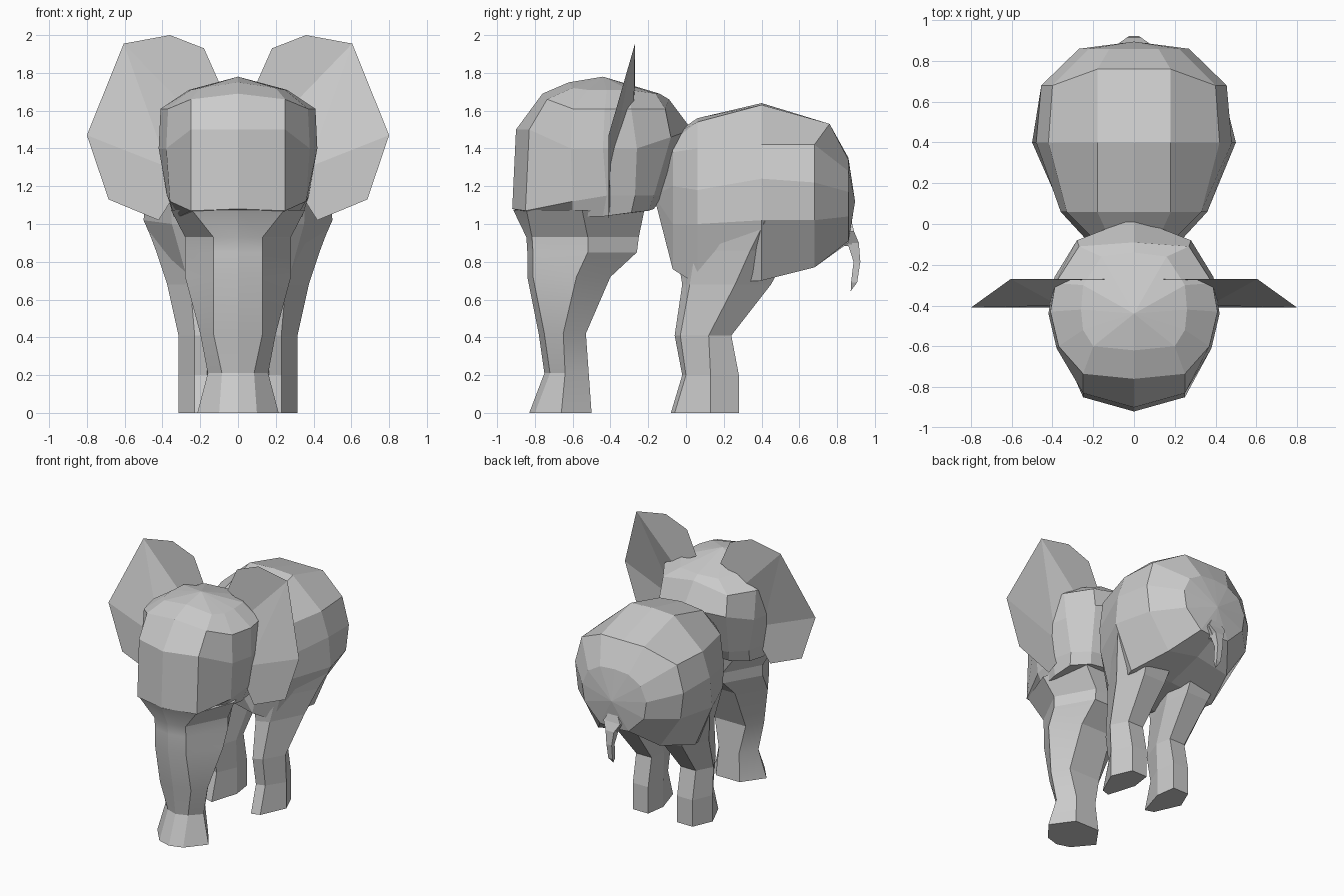
import bpy, bmesh, math

if "Cube" in bpy.data.objects:
    bpy.data.objects.remove(bpy.data.objects["Cube"])


def add_object(name, verts, faces, smooth=False):
    me = bpy.data.meshes.new(name)
    me.from_pydata(verts, [], faces)
    bm = bmesh.new()
    bm.from_mesh(me)
    bmesh.ops.recalc_face_normals(bm, faces=bm.faces)
    bm.to_mesh(me)
    bm.free()
    ob = bpy.data.objects.new(name, me)
    bpy.context.collection.objects.link(ob)
    if smooth:
        bpy.ops.object.select_all(action='DESELECT')
        bpy.context.view_layer.objects.active = ob
        ob.select_set(True)
        bpy.ops.object.shade_smooth_by_angle(angle=math.radians(22))
    return ob


def full_ring(half):
    """Complete a half outline (x >= 0) with its mirror image."""
    return half + [(-x, y, z) for x, y, z in reversed(half) if x > 1e-4]


def loft(name, rings, start=None, end=None, smooth=False):
    """Skin equal rings; close each end with an apex point or a flat cap."""
    n = len(rings[0])
    verts = [p for r in rings for p in r]
    faces = [(k * n + i, k * n + (i + 1) % n, (k + 1) * n + (i + 1) % n, (k + 1) * n + i)
             for k in range(len(rings) - 1) for i in range(n)]
    for apex, base in ((start, 0), (end, (len(rings) - 1) * n)):
        if apex:
            verts.append(apex)
            faces += [(base + i, base + (i + 1) % n, len(verts) - 1) for i in range(n)]
        else:
            faces.append(tuple(range(base, base + n)))
    return add_object(name, verts, faces, smooth)


# Body: upright sections from chest to rump, half outline (x, z) top to bottom
sections = [
    (-.07, [(0, 1.47), (.12, 1.44), (.20, 1.38), (.24, 1.20), (.22, 1.0), (.17, .76), (0, .80)]),
    (.06, [(0, 1.56), (.18, 1.54), (.33, 1.40), (.36, 1.18), (.35, 1.0), (.26, .68), (0, .74)]),
    (.40, [(0, 1.64), (.18, 1.63), (.42, 1.42), (.48, 1.24), (.50, 1.02), (.36, .70), (0, .74)]),
    (.68, [(0, 1.53), (.18, 1.53), (.40, 1.42), (.455, 1.22), (.43, 1.02), (.26, .77), (0, .82)]),
    (.86, [(0, 1.35), (.12, 1.34), (.22, 1.28), (.27, 1.17), (.25, 1.04), (.12, .91), (0, .90)]),
]
rings = []
for y, half in sections:
    # the rump's crown sits further back than its flanks
    rings.append(full_ring([(x, y + (.08 if y == .68 and i < 2 else 0), z)
                            for i, (x, z) in enumerate(half)]))
loft("body", rings, start=(0, -.17, 1.15), end=(0, .895, 1.12))

# Legs: hexagonal rings widening into the haunches
# (z, front, front corner, middle, rear, inner, outer)
leg_levels = [(0, -.08, -.06, .13, .28, .10, .315), (.20, -.02, 0, .13, .28, .10, .315),
              (.41, -.06, -.03, .12, .24, .10, .315), (.68, -.02, .02, .26, .45, .07, .375),
              (.86, -.05, .05, .34, .55, .05, .435), (1.02, -.06, .08, .42, .64, .05, .495)]
for side, label in ((1, "left"), (-1, "right")):
    rings = []
    for z, f, c, m, r, xi, xo in leg_levels:
        w = xo - xi
        rings.append([(side * x, y, z) for x, y in (
            (xi + .3 * w, f), (xi + .6 * w, c), (xo, m),
            (xi + .7 * w, r), (xi + .1 * w, r), (xi, m))])
    loft("leg_" + label, rings)

# Head: level rings from jaw to crown, half outline front to back
jaw = [(0, -.80, 1.04), (.20, -.76, 1.04), (.31, -.6, 1.04), (.34, -.44, 1.04),
       (.33, -.29, 1.06), (.22, -.20, 1.07), (0, -.17, 1.08)]
cheek = [(0, -.92, 1.08), (.25, -.85, 1.07), (.36, -.6, 1.12), (.375, -.42, 1.15),
         (.34, -.27, 1.15), (.24, -.17, 1.15), (0, -.12, 1.15)]
brow = [(0, -.90, 1.50), (.25, -.83, 1.50), (.38, -.61, 1.40), (.42, -.44, 1.40),
        (.39, -.26, 1.40), (.28, -.08, 1.46), (0, .03, 1.50)]
forehead = [(0, -.76, 1.69), (.25, -.735, 1.66), (.37, -.6, 1.61), (.41, -.43, 1.61),
            (.385, -.29, 1.61), (.27, -.11, 1.61), (0, -.09, 1.66)]
crown = [(0, -.62, 1.75), (.20, -.60, 1.72), (.25, -.52, 1.71), (.26, -.42, 1.71),
         (.25, -.30, 1.71), (.16, -.16, 1.69), (0, -.14, 1.69)]
loft("head", [full_ring(r) for r in (jaw, cheek, brow, forehead, crown)],
     end=(0, -.44, 1.78))

# Trunk: octagonal rings to the ground (z, front, side, back, facet half width, half width)
trunk_levels = [(1.075, -.915, -.55, -.22, .245, .355), (.93, -.845, -.52, -.25, .13, .28),
                (.85, -.84, -.52, -.26, .13, .28), (.72, -.84, -.58, -.40, .13, .28),
                (.42, -.78, -.65, -.53, .13, .20), (.21, -.75, -.64, -.515, .085, .16),
                (0, -.83, -.66, -.50, .10, .215)]
rings = []
for z, f, s, b, a, w in trunk_levels:
    inset = .03 if z < 1 else .07
    rings.append(full_ring([(0, f, z), (a, f + inset, z), (w, s, z), (a, b, z), (0, b, z)]))
loft("trunk", rings, smooth=True)

# Ears: thin folded sheets fanned out from the side of the head
rim = [(.10, -.27, 1.75), (.18, -.27, 1.93), (.36, -.27, 2.0), (.605, -.27, 1.955),
       (.80, -.41, 1.47), (.685, -.41, 1.13), (.42, -.41, 1.02), (.35, -.40, 1.13)]
roots = [(.30, -.275, 1.64), (.37, -.40, 1.30)]
for side, label in ((1, "left"), (-1, "right")):
    pts = [(side * x, y, z) for x, y, z in rim + roots]
    add_object("ear_" + label, pts, [(0, 1, 2, 3, 8), (3, 4, 9), (3, 9, 8), (4, 5, 6, 7, 9)])

# Tail: tapering rectangular rings (y, z, half width, half depth)
tail_levels = [(.85, .96, .07, .04), (.885, .90, .035, .03), (.905, .80, .022, .018),
               (.89, .69, .018, .016)]
loft("tail", [[(-w, y - d, z), (w, y - d, z), (w, y + d, z), (-w, y + d, z)]
              for y, z, w, d in tail_levels],
     start=(0, .86, 1.08), end=(0, .872, .645))
loft("tail_base", [[(-.07, y, .95), (.07, y, .95), (.03, y, z), (-.03, y, z)]
                   for y, z in ((.77, .88), (.88, .885))])
